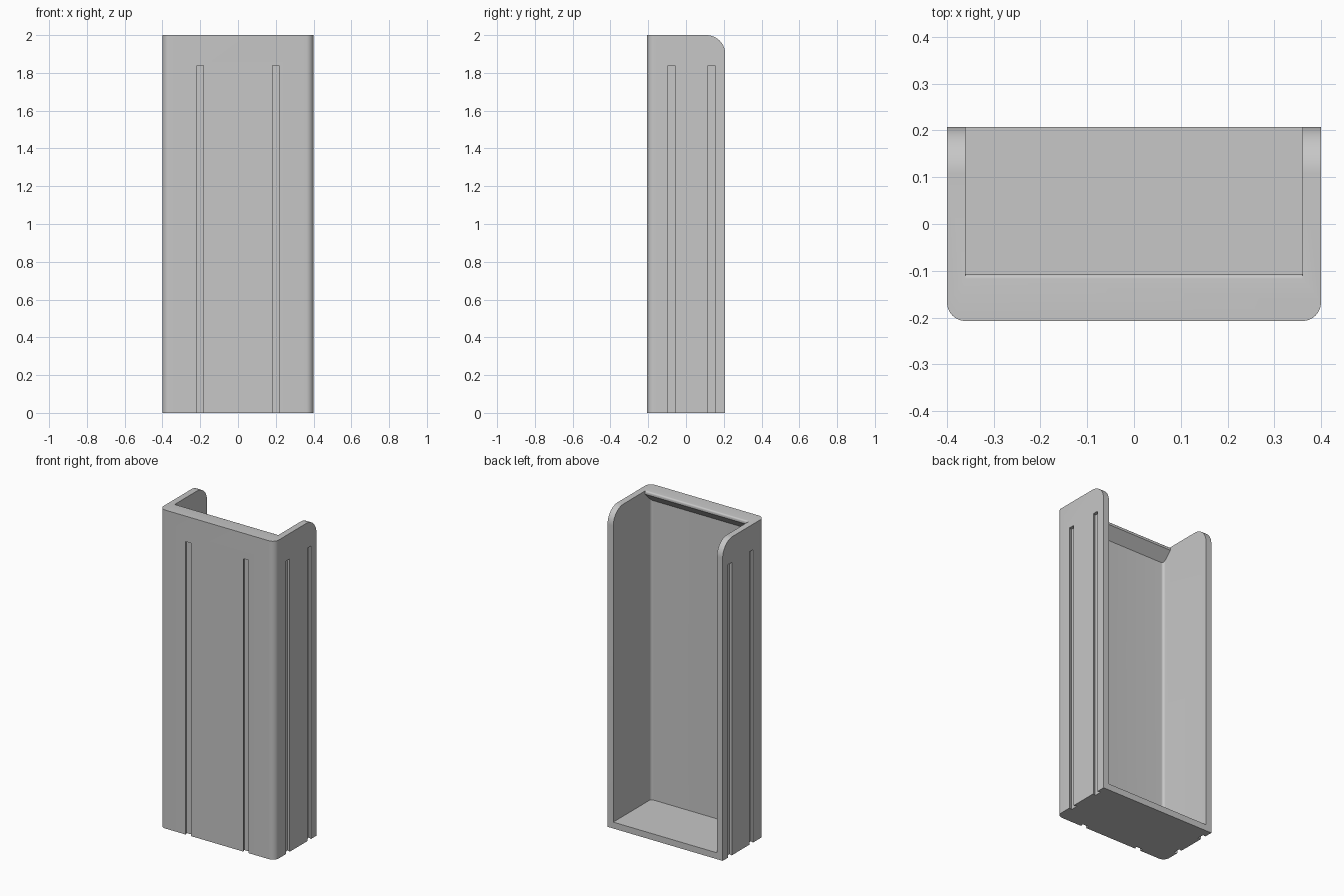
import bpy, bmesh, math
from mathutils import Matrix, Vector

if "Cube" in bpy.data.objects:
    bpy.data.objects.remove(bpy.data.objects["Cube"], do_unlink=True)

W, D, H = 0.4, 0.2075, 2.0      # half width, half depth, height
WALL = 0.04
LIP_Y = -0.107                  # rear edge of the top lip

grey = bpy.data.materials.new("plain grey")
grey.use_nodes = True
grey.diffuse_color = (0.57, 0.57, 0.57, 1)
grey.node_tree.nodes["Principled BSDF"].inputs["Base Color"].default_value = grey.diffuse_color


def arc(cy, cz, r, a0, a1, steps):
    """Points of a circular arc, angles in degrees."""
    angles = [math.radians(a0 + (a1 - a0) * i / steps) for i in range(steps + 1)]
    return [(cy + r * math.cos(a), cz + r * math.sin(a)) for a in angles]


def prism(name, profile, axes, start, end, round_y=None, radius=0):
    """Extrude a 2D profile; axes gives the two profile directions and the
    extrusion direction. Upright edges at y = round_y are rounded."""
    u, v, w = (Vector(a) for a in axes)
    bm = bmesh.new()
    face = bm.faces.new([bm.verts.new(u * p + v * q + w * start) for p, q in profile])
    extruded = bmesh.ops.extrude_face_region(bm, geom=[face])
    moved = [g for g in extruded["geom"] if isinstance(g, bmesh.types.BMVert)]
    bmesh.ops.translate(bm, vec=w * (end - start), verts=moved)
    if radius:
        edges = [e for e in bm.edges
                 if all(abs(x.co.y - round_y) < 1e-4 for x in e.verts)
                 and abs(e.verts[0].co.z - e.verts[1].co.z) > 0.1]
        bmesh.ops.bevel(bm, geom=edges, offset=radius, segments=8,
                        profile=0.5, affect='EDGES')
    bmesh.ops.recalc_face_normals(bm, faces=bm.faces)
    mesh = bpy.data.meshes.new(name)
    bm.to_mesh(mesh)
    bm.free()
    mesh.materials.append(grey)
    obj = bpy.data.objects.new(name, mesh)
    bpy.context.collection.objects.link(obj)
    return obj


def cut(body, cutter):
    bpy.context.view_layer.objects.active = body
    mod = body.modifiers.new("cut", 'BOOLEAN')
    mod.operation, mod.solver, mod.object = 'DIFFERENCE', 'EXACT', cutter
    bpy.ops.object.modifier_apply(modifier=mod.name)
    bpy.data.objects.remove(cutter, do_unlink=True)


X, Y, Z = (1, 0, 0), (0, 1, 0), (0, 0, 1)

# Outer shell: side profile with rounded rear top corner, rounded front edges
side = [(-D, 0), (D, 0)] + arc(D - 0.1, H - 0.1, 0.1, 0, 90, 16) + [(-D, H)]
holder = prism("open_back_holder", side, (Y, Z, X), -W, W, -D, 0.04)

# Cavity: open at the back and top, leaving a lip with a sloping underside
inner_y = -D + WALL
lip = arc(LIP_Y - 0.01, H - 0.01, 0.01, 90, 0, 5)
cavity = [(inner_y, WALL), (0.5, WALL), (0.5, 2.2), (LIP_Y - 0.01, 2.2)]
cavity += lip + [(LIP_Y, 1.98), (inner_y, 1.92)]
cut(holder, prism("cavity_cutter", cavity, (Y, Z, X),
                  -W + WALL, W - WALL, inner_y, 0.016))

# Dovetail grooves: two in the front, two in each side, open at the bottom
MOUTH, INNER, DEPTH, GROOVE_TOP = 0.018, 0.025, 0.02, 1.84
dovetail = [(-MOUTH, -0.01), (-MOUTH, 0), (-INNER, DEPTH),
            (INNER, DEPTH), (MOUTH, 0), (MOUTH, -0.01)]


def groove(location, angle):
    cutter = prism("groove_cutter", dovetail, (X, Y, Z), -0.1, GROOVE_TOP)
    cutter.data.transform(Matrix.Translation(location) @ Matrix.Rotation(angle, 4, 'Z'))
    cut(holder, cutter)


for s in (-1, 1):
    groove((s * 0.2, -D, 0), 0)
    for y in (-0.076, 0.135):
        groove((s * W, y, 0), s * math.pi / 2)

# Smooth curves, sharp corners
bpy.ops.object.select_all(action='DESELECT')
holder.select_set(True)
bpy.context.view_layer.objects.active = holder
bpy.ops.object.shade_smooth_by_angle(angle=math.radians(30))
